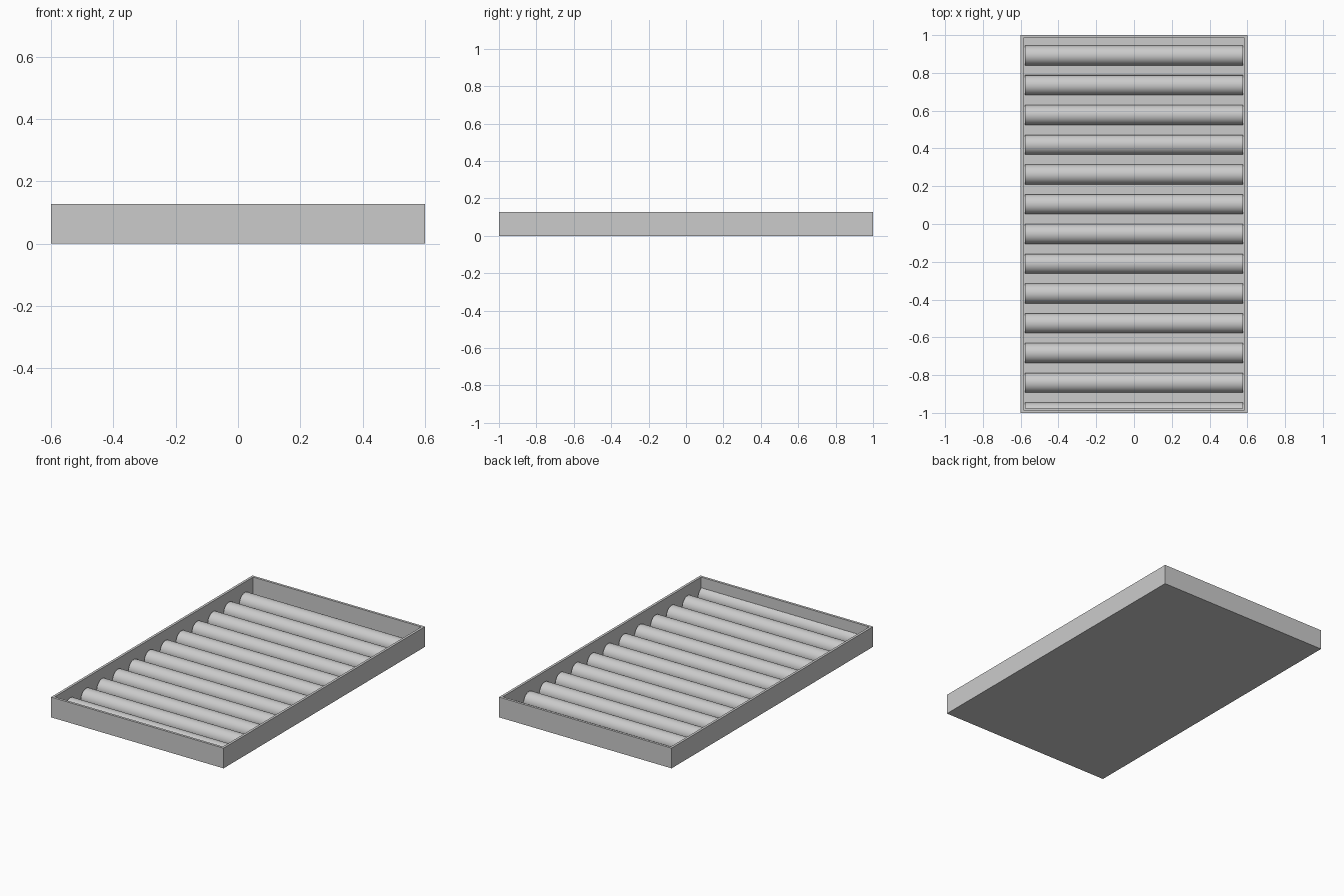
import bpy, bmesh, math

cube = bpy.data.objects.get("Cube")
if cube:
    bpy.data.objects.remove(cube)

WIDTH, LENGTH, HEIGHT = 1.2, 2.0, 0.127
WALL, FLOOR = 0.022, 0.015
PITCH = 0.1575
RADIUS = PITCH / 3
INNER_X, INNER_Y = WIDTH / 2 - WALL, LENGTH / 2 - WALL

grey = bpy.data.materials.new("light grey")
grey.use_nodes = True
grey.diffuse_color = (0.6, 0.6, 0.6, 1)
grey.node_tree.nodes["Principled BSDF"].inputs["Base Color"].default_value = grey.diffuse_color


def make_object(name, bm):
    bmesh.ops.recalc_face_normals(bm, faces=bm.faces)
    mesh = bpy.data.meshes.new(name)
    bm.to_mesh(mesh)
    bm.free()
    mesh.materials.append(grey)
    obj = bpy.data.objects.new(name, mesh)
    bpy.context.collection.objects.link(obj)
    return obj


# Open tray: a box whose top is inset and pushed down to the floor
bm = bmesh.new()
bmesh.ops.create_cube(bm, size=1)
bmesh.ops.scale(bm, vec=(WIDTH, LENGTH, HEIGHT), verts=bm.verts)
bmesh.ops.translate(bm, vec=(0, 0, HEIGHT / 2), verts=bm.verts)
top = max(bm.faces, key=lambda f: f.calc_center_median().z)
bmesh.ops.inset_region(bm, faces=[top], thickness=WALL)
walls = bmesh.ops.extrude_discrete_faces(bm, faces=[top])["faces"]
bmesh.ops.translate(bm, vec=(0, 0, FLOOR - HEIGHT), verts=walls[0].verts)
make_object("tray", bm)


def make_ridge(name, centre_y):
    """Half-round bar across the tray, trimmed where it meets the front wall."""
    start, steps = math.pi, 32
    if centre_y - RADIUS < -INNER_Y:
        start = math.acos((-INNER_Y - centre_y) / RADIUS)
    bm = bmesh.new()
    verts = []
    for i in range(steps + 1):
        angle = start * i / steps
        verts.append(bm.verts.new((-INNER_X, centre_y + RADIUS * math.cos(angle),
                                   FLOOR + RADIUS * math.sin(angle))))
    if start < math.pi:
        verts.append(bm.verts.new((-INNER_X, -INNER_Y, FLOOR)))
    end = bm.faces.new(verts)
    moved = bmesh.ops.extrude_face_region(bm, geom=[end], use_keep_orig=True)["geom"]
    bmesh.ops.translate(bm, vec=(2 * INNER_X, 0, 0),
                        verts=[g for g in moved if isinstance(g, bmesh.types.BMVert)])
    return make_object(name, bm)


# Evenly spaced ridges from the front wall to the back
ridges = [make_ridge(f"ridge_{k + 7}", k * PITCH - RADIUS) for k in range(-6, 7)]

bpy.ops.object.select_all(action="DESELECT")
for ridge in ridges:
    ridge.select_set(True)
bpy.context.view_layer.objects.active = ridges[0]
bpy.ops.object.shade_smooth_by_angle(angle=math.radians(30))
